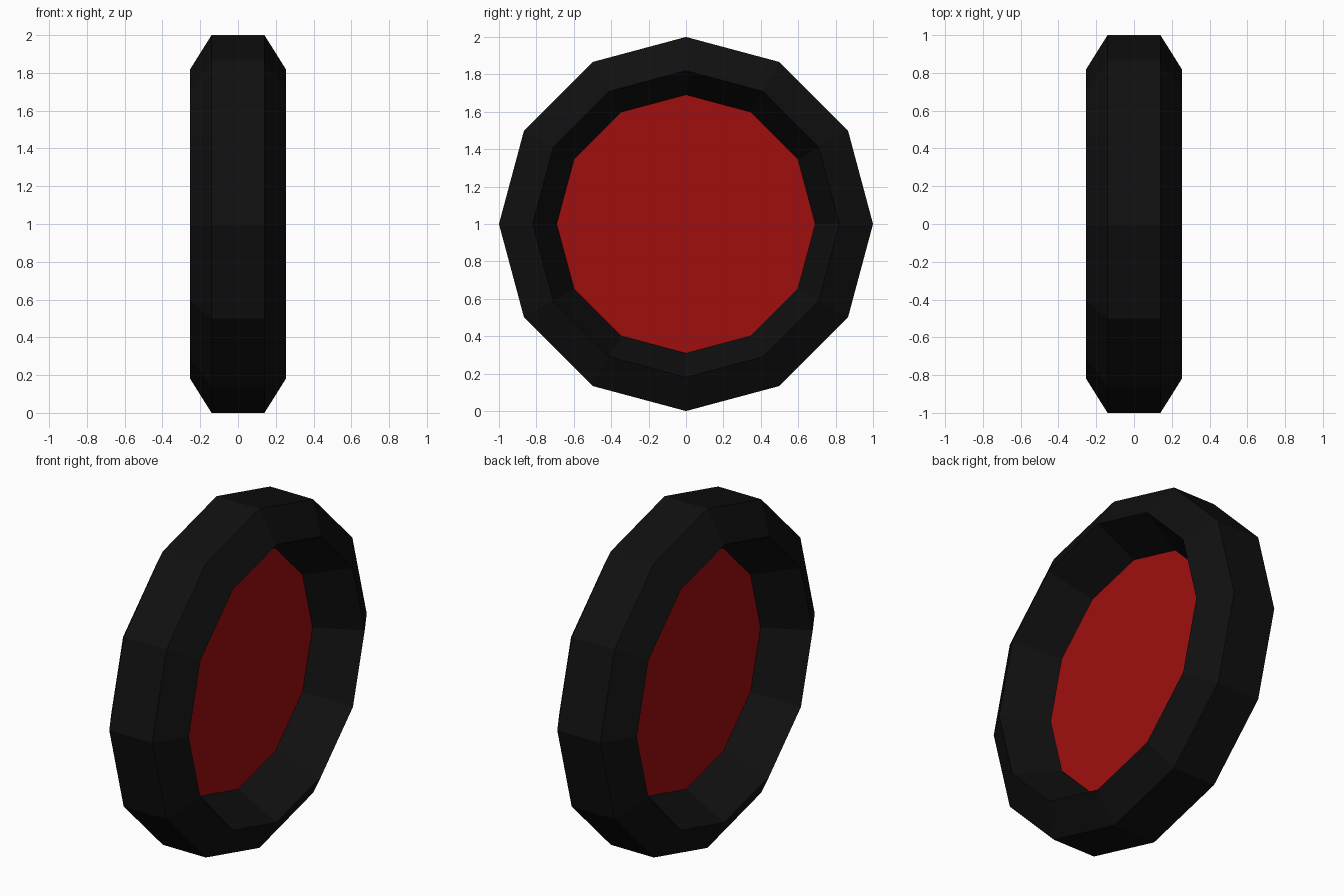
import bpy, bmesh, math

if "Cube" in bpy.data.objects:
    bpy.data.objects.remove(bpy.data.objects["Cube"])

SIDES = 12


def material(name, rgb):
    m = bpy.data.materials.new(name)
    m.diffuse_color = (*rgb, 1.0)
    m.use_nodes = True
    m.node_tree.nodes["Principled BSDF"].inputs["Base Color"].default_value = m.diffuse_color
    return m


def ring(bm, x, r):
    """One 12-sided loop of vertices around the x axis."""
    return [bm.verts.new((x, r * math.cos(2 * math.pi * i / SIDES),
                          1 + r * math.sin(2 * math.pi * i / SIDES)))
            for i in range(SIDES)]


def lathe(name, profile, mat, closed=False, caps=False):
    """Spin an (x, radius) profile around the wheel axle."""
    bm = bmesh.new()
    rings = [ring(bm, x, r) for x, r in profile]
    pairs = list(zip(rings, rings[1:]))
    if closed:
        pairs.append((rings[-1], rings[0]))
    for a, b in pairs:
        for i in range(SIDES):
            j = (i + 1) % SIDES
            bm.faces.new((a[i], a[j], b[j], b[i]))
    if caps:
        bm.faces.new(rings[0])
        bm.faces.new(rings[-1])
    bmesh.ops.recalc_face_normals(bm, faces=bm.faces)
    mesh = bpy.data.meshes.new(name)
    bm.to_mesh(mesh)
    bm.free()
    mesh.materials.append(mat)
    ob = bpy.data.objects.new(name, mesh)
    bpy.context.collection.objects.link(ob)
    return ob


black = material("rubber black", (0.005, 0.005, 0.005))
red = material("hub red", (0.35, 0.0045, 0.0045))

# Tyre: flat tread, bevelled shoulders, sides sloping in to the middle
lathe("tyre", [(0, 0.69), (0.253, 0.82), (0.14, 1.0), (-0.14, 1.0), (-0.253, 0.82)],
      black, closed=True)

# Hub: thin disc in the middle plane, seen from both sides
lathe("hub_disc", [(-0.002, 0.695), (0.002, 0.695)], red, caps=True)
